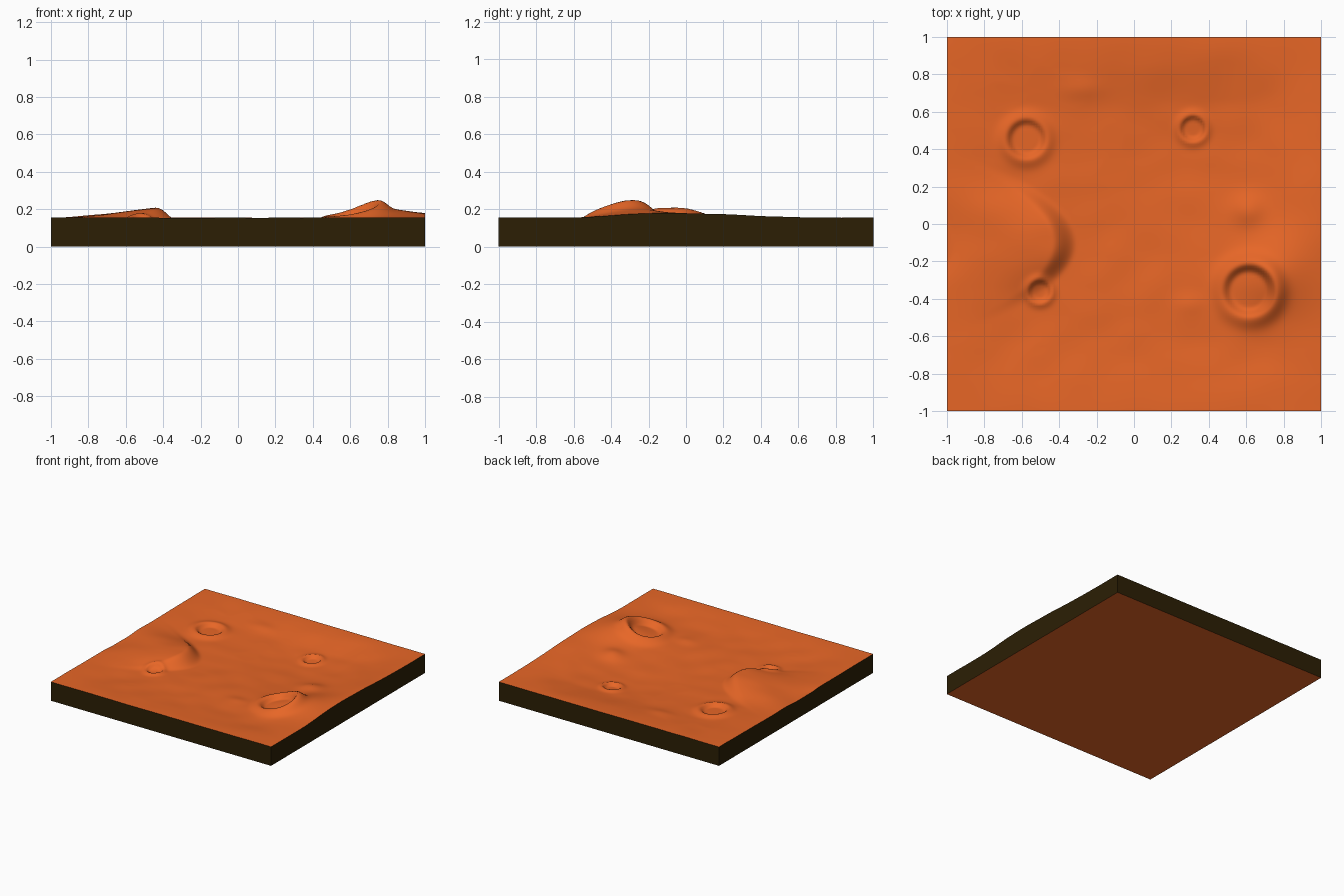
import bpy, bmesh, math
from mathutils import Vector, noise

if "Cube" in bpy.data.objects:
    bpy.data.objects.remove(bpy.data.objects["Cube"])

N = 150          # grid resolution
BASE = 0.155     # level of the tile's edge


def material(name, rgb):
    m = bpy.data.materials.new(name)
    m.diffuse_color = (*rgb, 1)
    m.use_nodes = True
    m.node_tree.nodes["Principled BSDF"].inputs["Base Color"].default_value = m.diffuse_color
    return m


def ramp(a, b, v):
    return max(0.0, min(1.0, (v - a) / (b - a)))


def smooth(a, b, v):
    t = ramp(a, b, v)
    return t * t * (3 - 2 * t)


def bump(x, y, cx, cy, sx, sy):
    return math.exp(-((x - cx) / sx) ** 2 / 2 - ((y - cy) / sy) ** 2 / 2)


# craters: centre x, y, rim radius, rim height, floor depth, rim tilt
CRATERS = [(0.615, -0.355, 0.147, 0.037, 0.010, 0.3),
           (-0.575, 0.455, 0.112, 0.018, 0.010, 0.0),
           (0.315, 0.51, 0.073, 0.014, 0.010, 0.0),
           (-0.505, -0.36, 0.065, 0.014, 0.005, 0.0)]


def crater(x, y, cx, cy, R, rim, depth, tilt):
    dx, dy = x - cx, y - cy
    r = math.hypot(dx, dy)
    h = rim * (1 + tilt * math.cos(math.atan2(dy, dx) - 0.5))
    if r < R:
        return -depth + (h + depth) * smooth(0.62 * R, R, r)
    return h * math.exp(-((r - R) / (0.36 * R)) ** 2)


def dune(x, y):
    # long windward slope on the left, steep slip face on a curved crest
    if abs(y + 0.08) > 0.55:
        return 0.0
    d = x - (-0.365 - 2.6 * (y + 0.1) ** 2)
    amp = 0.079 * math.exp(-(abs(y + 0.08) / 0.23) ** 2.5)
    return amp * ramp(-0.6, -0.07, d) * (1 - smooth(-0.07, 0.06, d))


def height(x, y):
    n = noise.noise(Vector((x * 1.6 + 3, y * 2.2 + 7, 0.3)))
    n2 = noise.noise(Vector((x * 5 + 1, y * 6 + 2, 4.1)))
    inside = smooth(0, 0.4, 1 - abs(x)) * smooth(0, 0.4, 1 - abs(y))
    z = BASE + min(0.003, (0.007 * n + 0.005 * n2) * (0.3 + 0.7 * inside))
    # shallow basin, deepest behind the middle
    z -= inside * (0.02 + 0.032 * bump(x, y, 0.25, 0.35, 0.4, 0.35))
    z -= 0.010 * bump(x, y, -1.0, 0.0, 0.15, 0.35)       # dip on the left edge
    z += 0.06 * bump(x, y, 0.75, -0.27, 0.14, 0.15)      # raised ground by big crater
    z += 0.021 * bump(x, y, 1.0, 0.05, 0.16, 0.25)       # rise on the right edge
    z += 0.026 * bump(x, y, 0.61, 0.07, 0.06, 0.06)      # small knolls
    z += 0.008 * bump(x, y, 0.30, -0.43, 0.06, 0.04)
    z += 0.008 * bump(x, y, -0.28, 0.72, 0.08, 0.04)
    z += dune(x, y)
    return z + sum(crater(x, y, *c) for c in CRATERS)


# sculpted ground grid
bm = bmesh.new()
bmesh.ops.create_grid(bm, x_segments=N, y_segments=N, size=1.0)
for v in bm.verts:
    v.co.z = height(v.co.x, v.co.y)

# side walls down to the ground plane, then the flat underside
rim = [e for e in bm.edges if e.is_boundary]
ext = bmesh.ops.extrude_edge_only(bm, edges=rim)["geom"]
for g in ext:
    if isinstance(g, bmesh.types.BMVert):
        g.co.z = 0
low = [e for e in bm.edges if e.is_boundary]
bmesh.ops.contextual_create(bm, geom=low)
bmesh.ops.recalc_face_normals(bm, faces=bm.faces)

# walls are dark, ground and underside are orange
for f in bm.faces:
    f.material_index = 1 if abs(f.normal.z) < 0.05 else 0

me = bpy.data.meshes.new("desert_tile")
bm.to_mesh(me)
bm.free()
me.materials.append(material("orange_sand", (0.81, 0.135, 0.02)))
me.materials.append(material("dark_soil", (0.025, 0.0135, 0.0015)))
ob = bpy.data.objects.new("desert_tile", me)
bpy.context.collection.objects.link(ob)
bpy.context.view_layer.objects.active = ob
ob.select_set(True)
bpy.ops.object.shade_smooth_by_angle(angle=math.radians(55))
